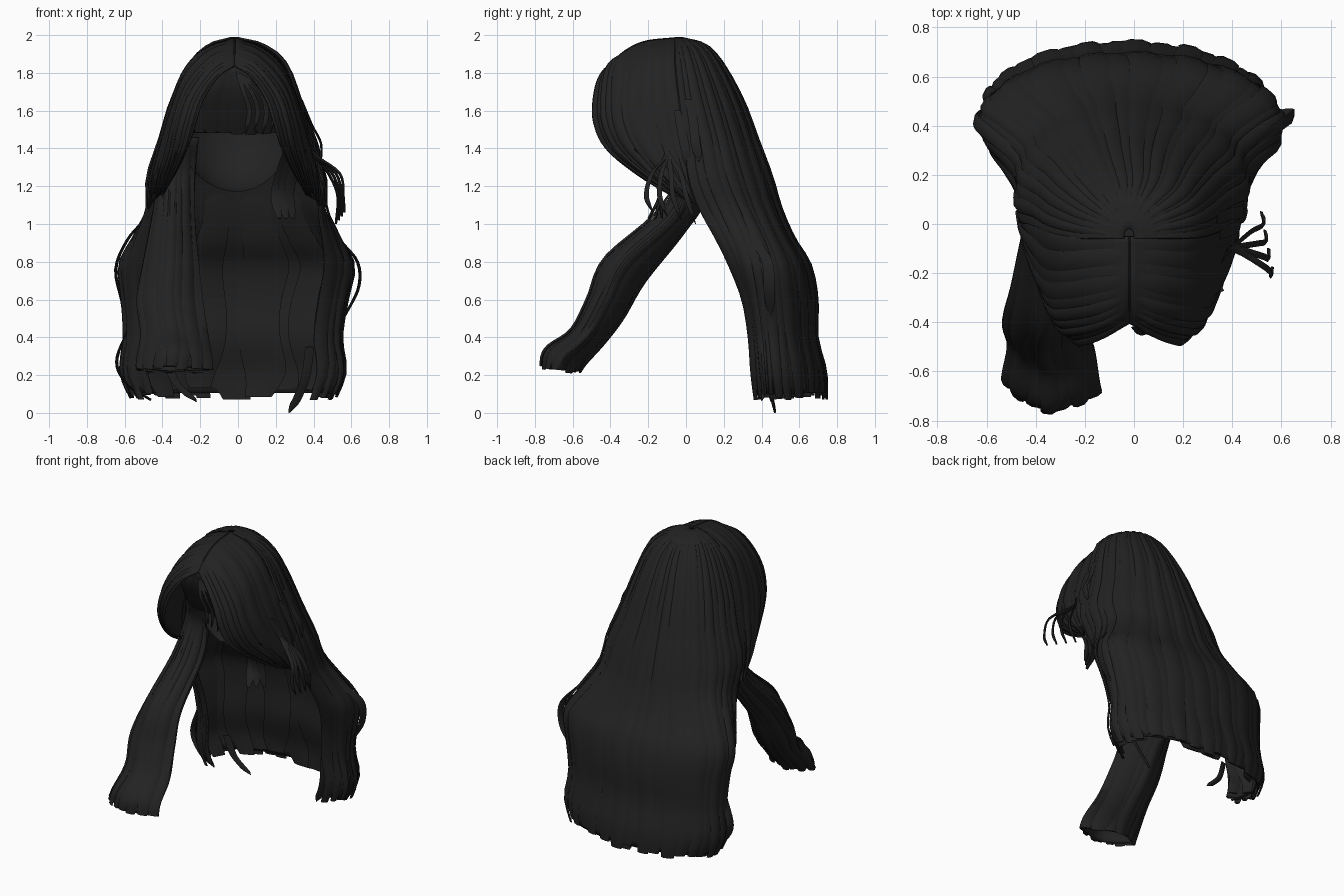
import bpy, bmesh, math, random
from mathutils import Vector as V

if "Cube" in bpy.data.objects:
    bpy.data.objects.remove(bpy.data.objects["Cube"])

random.seed(4)
black = bpy.data.materials.new("soft black")
black.diffuse_color = (0.016, 0.016, 0.016, 1)
black.use_nodes = True
black.node_tree.nodes["Principled BSDF"].inputs["Base Color"].default_value = black.diffuse_color


def spline(pts, t):
    """Smooth curve through the points, t from 0 to 1."""
    n = len(pts) - 1
    s = min(max(t, 0), 1) * n
    i = min(int(s), n - 1)
    f = s - i
    b, c = pts[i], pts[i + 1]
    a = pts[i - 1] if i else b * 2 - c
    d = pts[i + 2] if i + 2 <= n else c * 2 - b
    return (b * 2 + (c - a) * f + (a * 2 - b * 5 + c * 4 - d) * f * f
            + (b * 3 - a - c * 3 + d) * f ** 3) * 0.5


def loft(paths):
    """Surface across several paths: u runs across, t runs root to tip."""
    paths = [[V(p) for p in path] for path in paths]
    return lambda u, t: spline([spline(p, t) for p in paths], u)


def normal(surf, u, t, flip):
    e = 0.01
    du = surf(min(u + e, 1), t) - surf(max(u - e, 0), t)
    dt = surf(u, min(t + e, 1)) - surf(u, max(t - e, 0))
    n = du.cross(dt)
    return (n.normalized() if n.length > 1e-9 else V((0, 0, 1))) * (-1 if flip else 1)


def finish(bm, name):
    bmesh.ops.recalc_face_normals(bm, faces=bm.faces)
    me = bpy.data.meshes.new(name)
    bm.to_mesh(me)
    bm.free()
    me.materials.append(black)
    ob = bpy.data.objects.new(name, me)
    bpy.context.collection.objects.link(ob)
    bpy.ops.object.select_all(action='DESELECT')
    ob.select_set(True)
    bpy.context.view_layer.objects.active = ob
    bpy.ops.object.shade_smooth_by_angle(angle=math.radians(45))
    return ob


def sheet(surf, name, nu, nt, t1=1.0, thick=0.01):
    """Thin continuous under-layer."""
    bm = bmesh.new()
    g = [[bm.verts.new(surf(i / nu, t1 * j / nt)) for j in range(nt + 1)] for i in range(nu + 1)]
    for i in range(nu):
        for j in range(nt):
            bm.faces.new((g[i][j], g[i + 1][j], g[i + 1][j + 1], g[i][j + 1]))
    ob = finish(bm, name)
    m = ob.modifiers.new("thickness", 'SOLIDIFY')
    m.thickness, m.offset = thick, 0


def ribbon(bm, surf, u0, w, flip=False, lift=0.0, h=0.012, t0=0.0, t1=1.0, n=30, tip=0.4, sway=0.0):
    """Closed hair lock that lies on a surface and narrows at the tip."""
    rings = []
    ph = random.uniform(0, 6.28)
    for j in range(n + 1):
        k = j / n
        t = t0 + (t1 - t0) * k
        ww = w * (1 - (1 - tip) * max(0, (k - 0.8) / 0.2) ** 1.5)
        c = u0 + sway * math.sin(k * 11 + ph) * k
        cl = lambda x: min(max(x, 0), 1)
        nn = normal(surf, cl(c), t, flip)
        hh = h * min(1, 0.25 + 3 * k)
        row = [(c - ww, 0), (c - ww * 0.5, hh), (c + ww * 0.5, hh), (c + ww, 0), (c, -hh * 0.6)]
        rings.append([bm.verts.new(surf(cl(u), t) + nn * (o + lift * min(1, 4 * k))) for u, o in row])
    for a, b in zip(rings, rings[1:]):
        for i in range(5):
            bm.faces.new((a[i], a[(i + 1) % 5], b[(i + 1) % 5], b[i]))
    bm.faces.new(rings[0])
    bm.faces.new(rings[-1])


def locks(surf, name, count, flip=False, overlap=1.3, lift=0.012, tmin=0.96, sway=0.006, h=0.008, tip=0.65, t0=0.0):
    bm = bmesh.new()
    for i in range(count):
        ribbon(bm, surf, (i + 0.5) / count, overlap * random.uniform(0.45, 0.62) / count, flip,
               lift * (0.3 + 0.7 * (i % 2)) * random.uniform(0.6, 1.2), h, t0=t0, t1=random.uniform(tmin, 1),
               sway=sway, tip=tip)
    finish(bm, name)


def wisps(name, items, across, w, h=0.008, tip=0.1):
    """Loose tapered strands, each given by its path."""
    bm = bmesh.new()
    d = V(across).normalized() * w
    for pts in items:
        pts = [V(p) for p in pts]
        surf = loft([[p - d for p in pts], pts, [p + d for p in pts]])
        ribbon(bm, surf, 0.5, 0.5, h=h, n=18, tip=tip)
    finish(bm, name)


# Long back hair: height, centre x, half width, front y, widest y, back y, wrap angle
levels = [(1.985, -.02, .02, -.06, -.05, -.02, 96), (1.95, -.01, .14, -.06, -.05, .10, 96),
          (1.85, 0, .25, -.06, -.04, .19, 96), (1.65, -.01, .335, -.04, -.02, .295, 96),
          (1.45, -.01, .395, -.01, .03, .37, 98), (1.25, -.01, .46, .01, .09, .445, 103),
          (1.08, -.01, .465, .07, .20, .495, 110), (.92, -.01, .54, .16, .33, .565, 122),
          (.78, -.01, .61, .23, .40, .65, 130), (.60, -.02, .585, .30, .42, .685, 130),
          (.40, -.03, .565, .335, .44, .685, 130), (.22, -.03, .585, .35, .45, .73, 130),
          (.07, -.03, .53, .37, .46, .735, 130)]
back_paths = []
for k in range(19):
    row = []
    for z, cx, hw, yf, yc, yb, wrap in levels:
        a = math.radians(wrap) * (k / 9 - 1)
        c = math.cos(a)
        y = yc + (yb - yc) * c ** 0.92 if c > 0 else yc + (yc - yf) * c / abs(math.cos(math.radians(wrap)))
        row.append((cx + hw * math.sin(a), y, z))
    back_paths.append(row)
back = loft(back_paths)
sheet(back, "back_hair_base", 48, 40, 0.98)
locks(back, "back_hair_locks", 26, tmin=0.97)
locks(back, "back_hair_inner_locks", 17, flip=True, t0=0.45, tmin=0.96, lift=0.022, sway=0.012)

# Front hair swept from the parting to both sides
rear = [(.0, -.05, 1.985), (.13, -.05, 1.94), (.25, -.05, 1.84), (.335, -.03, 1.65), (.39, 0, 1.45), (.44, .03, 1.25), (.46, .09, 1.08)]
side = [(.0, -.22, 1.965), (.13, -.24, 1.91), (.255, -.26, 1.78), (.33, -.26, 1.59), (.38, -.20, 1.42), (.425, -.09, 1.25), (.44, .02, 1.12)]
corner = [(.0, -.33, 1.91), (.12, -.385, 1.85), (.245, -.41, 1.69), (.30, -.40, 1.53), (.33, -.33, 1.39), (.375, -.17, 1.25), (.41, -.02, 1.14)]
fore = [(.0, -.40, 1.84), (.09, -.45, 1.78), (.17, -.48, 1.66), (.21, -.48, 1.54), (.25, -.42, 1.41), (.315, -.25, 1.27), (.38, -.06, 1.16)]
for s, tag in ((1, "right"), (-1, "left")):
    surf = loft([[(s * x - .018 - .005 * s, y, z) for x, y, z in p] for p in (rear, side, corner, fore)])
    sheet(surf, "front_hair_base_" + tag, 20, 24)
    locks(surf, "front_hair_locks_" + tag, 10, flip=s < 0, tmin=0.94)

# Inner cap with rounded nape
bm = bmesh.new()
bmesh.ops.create_uvsphere(bm, u_segments=32, v_segments=20, radius=1)
for v in bm.verts:
    v.co = V((v.co.x * .32 - .01, v.co.y * .30 - .03, v.co.z * .39 + 1.56))
bmesh.ops.delete(bm, geom=[v for v in bm.verts if v.co.y < -.03 and v.co.z < 1.78], context='VERTS')
finish(bm, "inner_cap")

# Short fringe that tucks back against the forehead
fringe = loft([[(x * .4, -.39, 1.84), (x * .85, -.36 + .4 * x * x, 1.71), (x, -.30 + .8 * x * x, 1.59),
                (x * 1.02, -.23 + .8 * x * x, 1.47)] for x in (-.23, -.12, 0, .12, .23)])
sheet(fringe, "fringe_base", 16, 8, 0.96, 0.006)
locks(fringe, "fringe_locks", 7, flip=True, tmin=0.93, h=0.005, lift=0.005)
wisps("fringe_wisps", [[(.0, -.42, 1.80), (.03 + .04 * i, -.45, 1.70), (.06 + .045 * i, -.43, 1.60),
                        (.04 + .045 * i, -.41, 1.47 + .02 * (i % 2))] for i in range(4)], (1, 0, 0), .013)

# Long lock falling forward over one shoulder
outer = [(-.38, -.02, 1.46), (-.42, .02, 1.25), (-.45, -.03, 1.06), (-.50, -.26, .80), (-.535, -.40, .60), (-.515, -.49, .42), (-.535, -.60, .29), (-.54, -.64, .23)]
inner = [(-.21, -.06, 1.46), (-.23, -.0, 1.24), (-.23, -.06, 1.04), (-.21, -.32, .80), (-.19, -.42, .60), (-.16, -.52, .42), (-.14, -.65, .30), (-.13, -.69, .21)]
upper = [(-.30, -.10, 1.46), (-.34, -.03, 1.27), (-.35, -.15, 1.05), (-.36, -.42, .81), (-.37, -.51, .60), (-.35, -.60, .43), (-.35, -.735, .33), (-.36, -.755, .22)]
lower = [(-.32, .05, 1.40), (-.35, .11, 1.17), (-.37, -.03, .95), (-.37, -.23, .70), (-.37, -.34, .51), (-.36, -.44, .38), (-.36, -.54, .27), (-.36, -.58, .21)]
for mid, tag, flip in ((upper, "upper", True), (lower, "lower", False)):
    surf = loft([outer, mid, inner])
    sheet(surf, "shoulder_lock_base_" + tag, 14, 28, 0.97)
    locks(surf, "shoulder_lock_strands_" + tag, 7, flip=flip, tmin=0.96, sway=0.02)

# Short lock beside the face
wisps("cheek_lock", [[(.27 + o, -.28, 1.40), (.23 + o, -.19, 1.28), (.20 + o, -.14, 1.16), (.22 + o, -.20 + o, 1.03)]
                     for o in (0, .035, .07)], (1, .3, 0), .028, tip=.4)

# Loose flyaway strands on the right side
wisps("side_wisps", [[(.36, -.15, 1.52), (.40, -.10, 1.38), (.48 + .02 * i, -.03 - .05 * i, 1.27),
                      (.53 + .01 * i, .0 - .07 * i, 1.15), (.52 + .015 * i, .05 - .075 * i, 1.0 + .02 * i)]
                     for i in range(4)], (.3, 1, .3), .014)
wisps("temple_wisps", [[(.34, .02, 1.66), (.39, .04, 1.53), (.44, .05, 1.43), (.44, .07, 1.33)],
                       [(.35, -.04, 1.6), (.40, -.02, 1.48), (.43, .0, 1.38), (.41, .02, 1.28)]], (0, 1, 0), .025)

# Curled strands standing off the long hair
wisps("outer_curls", [[(.45, .28, 1.06), (.54, .36, .92), (.635, .43, .80), (.64, .44, .66), (.56, .45, .50)],
                      [(.52, .40, .55), (.49, .40, .40), (.53, .42, .27), (.46, .42, .10)],
                      [(-.47, .27, 1.05), (-.58, .36, .92), (-.645, .42, .76), (-.61, .44, .58), (-.60, .42, .45)],
                      [(-.58, .42, .45), (-.64, .43, .27), (-.58, .42, .15), (-.46, .40, .07)]], (.2, 1, 0), .03)
wisps("bottom_tips", [[(.38, .40, .35), (.36, .42, .20), (.32, .45, .09), (.27, .47, .0)],
                      [(-.38, .42, .30), (-.34, .43, .18), (-.28, .44, .11), (-.22, .45, .06)]], (1, .3, 0), .025)
